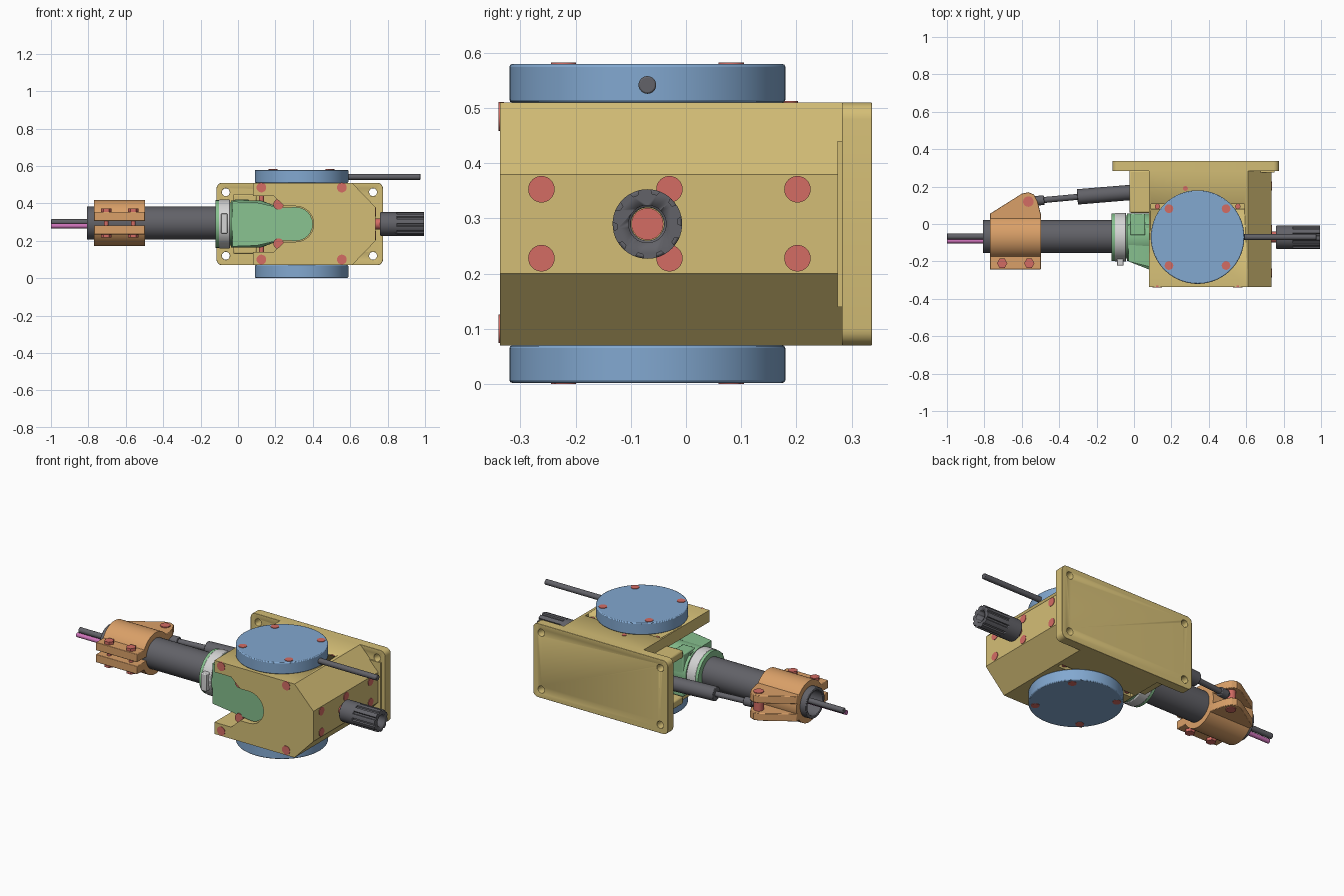
import bpy, bmesh
from math import sin, cos, pi, radians
from mathutils import Vector, Matrix

if "Cube" in bpy.data.objects:
    bpy.data.objects.remove(bpy.data.objects["Cube"])


def material(name, rgb):
    linear = [((c / 255 + 0.055) / 1.055) ** 2.4 for c in rgb] + [1]
    m = bpy.data.materials.new(name)
    m.use_nodes = True
    m.diffuse_color = linear
    m.node_tree.nodes["Principled BSDF"].inputs["Base Color"].default_value = linear
    return m


TAN = material("tan", (212, 190, 118))
BLUE = material("blue", (130, 168, 208))
RED = material("red", (212, 108, 100))
DARK = material("dark grey", (98, 98, 104))
GREEN = material("green", (136, 194, 144))
ORANGE = material("orange", (218, 160, 104))
SILVER = material("light grey", (212, 212, 212))
PINK = material("pink", (205, 115, 185))


def finish(name, mat, bm, bevel=0):
    bmesh.ops.recalc_face_normals(bm, faces=bm.faces)
    mesh = bpy.data.meshes.new(name)
    bm.to_mesh(mesh)
    bm.free()
    mesh.materials.append(mat)
    ob = bpy.data.objects.new(name, mesh)
    bpy.context.collection.objects.link(ob)
    bpy.ops.object.select_all(action="DESELECT")
    ob.select_set(True)
    bpy.context.view_layer.objects.active = ob
    if bevel:
        mod = ob.modifiers.new("bevel", "BEVEL")
        mod.width, mod.segments, mod.limit_method = bevel, 2, "ANGLE"
        mod.angle_limit = radians(40)
    bpy.ops.object.shade_smooth_by_angle(angle=radians(30))
    return ob


def lathe(name, mat, profile, start, end, closed=False, segs=48, bevel=0):
    """Turn (radius, fraction along the axis) points around the line start-end."""
    start, end = Vector(start), Vector(end)
    axis = end - start
    turn = axis.to_track_quat("Z", "Y")
    bm = bmesh.new()
    rings = []
    for r, t in profile:
        rings.append([bm.verts.new(start + axis * t + turn @ Vector(
            (r * cos(2 * pi * i / segs), r * sin(2 * pi * i / segs), 0))) for i in range(segs)])
    pairs = list(zip(rings, rings[1:])) + ([(rings[-1], rings[0])] if closed else [])
    for a, b in pairs:
        for i in range(segs):
            j = (i + 1) % segs
            bm.faces.new((a[i], a[j], b[j], b[i]))
    if not closed:
        bm.faces.new(rings[0])
        bm.faces.new(rings[-1])
    return finish(name, mat, bm, bevel)


def rod(name, mat, r, start, end, bevel=0, segs=32):
    return lathe(name, mat, [(r, 0), (r, 1)], start, end, segs=segs, bevel=bevel)


def tube(name, mat, r, inner, start, end, bevel=0):
    return lathe(name, mat, [(r, 0), (r, 1), (inner, 1), (inner, 0)], start, end, True, bevel=bevel)


def prism(name, mat, pts, axis, lo, hi, bevel=0):
    """Extrude a 2D outline along an axis."""
    place = {"x": lambda p, d: (d, *p), "y": lambda p, d: (p[0], d, p[1]),
             "z": lambda p, d: (*p, d)}[axis]
    bm = bmesh.new()
    a = [bm.verts.new(place(p, lo)) for p in pts]
    b = [bm.verts.new(place(p, hi)) for p in pts]
    bm.faces.new(a)
    bm.faces.new(b)
    for i in range(len(pts)):
        j = (i + 1) % len(pts)
        bm.faces.new((a[i], a[j], b[j], b[i]))
    return finish(name, mat, bm, bevel)


def box(name, mat, x, y, z, bevel=0):
    return prism(name, mat, [(x[0], y[0]), (x[1], y[0]), (x[1], y[1]), (x[0], y[1])], "z", *z, bevel)


def cut(ob, cutter):
    mod = ob.modifiers.new("cut", "BOOLEAN")
    mod.operation, mod.object, mod.solver = "DIFFERENCE", cutter, "EXACT"
    bpy.context.view_layer.objects.active = ob
    bpy.ops.object.modifier_apply(modifier="cut")
    bpy.data.objects.remove(cutter)


def arc(cx, cy, r, a0, a1, n=12):
    return [(cx + r * cos(radians(a0 + (a1 - a0) * i / n)),
             cy + r * sin(radians(a0 + (a1 - a0) * i / n))) for i in range(n + 1)]


Y, Z = -0.07, 0.29     # main shaft axis

# Housing: chamfered block with a flared slot open on its right-hand side
upper = [(0.08, 0.51), (0.08, 0.44), (0.19, 0.44), (0.25, 0.385)]
lower = [(x, 2 * Z - z) for x, z in reversed(upper)]
outline = upper + arc(0.31, Z, 0.095, 90, -90) + lower + [
    (0.61, 0.07), (0.735, 0.2), (0.735, 0.38), (0.61, 0.51)]
housing = prism("housing", TAN, outline, "y", -0.337, 0.285)
for z in (0.07, 0.51):
    cut(housing, box("groove_cutter", TAN, (0.09, 0.59), (0.08, 0.108), (z - 0.02, z + 0.02)))

# Mounting plate with four corner holes
corners = (arc(0.745, 0.48, 0.03, 0, 90, 5) + arc(-0.085, 0.48, 0.03, 90, 180, 5)
           + arc(-0.085, 0.1, 0.03, 180, 270, 5) + arc(0.745, 0.1, 0.03, 270, 360, 5))
plate = prism("mounting_plate", TAN, corners, "y", 0.283, 0.337)
for x in (-0.065, 0.722):
    for z in (0.12, 0.46):
        cut(plate, rod("hole_cutter", TAN, 0.021, (x, 0.2, z), (x, 0.4, z)))
bev = plate.modifiers.new("bevel", "BEVEL")
bev.width, bev.segments, bev.angle_limit = 0.006, 2, radians(40)
box("plate_pad", TAN, (0.5, 0.75), (0.275, 0.29), (0.14, 0.44))

# Side ears that hold the actuator
for side, (lo, hi) in (("upper", (0.405, 0.45)), ("lower", (0.13, 0.175))):
    ear = [(-0.025, 0.06), (0.1, 0.06), (0.1, 0.285), (-0.025, 0.285)]
    prism(side + "_ear", TAN, ear, "z", lo, hi, 0.008)

# Turntable discs, with screws on the outer faces
for side, z0, z1, out in (("upper", 0.51, 0.58, 0.583), ("lower", 0.07, 0.002, 0.0)):
    rod(side + "_disc", BLUE, 0.25, (0.34, Y, z0), (0.34, Y, z1), 0.005, 96)
    for x in (0.187, 0.492):
        for y in (Y - 0.152, Y + 0.152):
            rod(side + "_disc_screw", RED, 0.023, (x, y, z1), (x, y, out))
    for x in (0.125, 0.555):
        rod(side + "_groove_screw", RED, 0.014, (x, 0.094, Z), (x, 0.094, z0 - 0.01 * (1 if z0 > Z else -1)))
rod("top_pin", RED, 0.013, (0.275, 0.19, 0.5), (0.275, 0.19, 0.513))
rod("disc_cable", DARK, 0.016, (0.55, Y, 0.542), (0.975, Y, 0.542), 0.003)

# Housing screws on the front and left faces, and inside the slot
for z in (0.1, 0.485):
    for x in (0.125, 0.555):
        rod("front_screw", RED, 0.026, (x, -0.33, z), (x, -0.34, z))
for z in (0.185, 0.395):
    rod("slot_screw", RED, 0.028, (0.217, -0.2, z), (0.217, -0.3, z))
for y in (-0.262, -0.03, 0.202):
    for z in (0.228, 0.353):
        rod("side_screw", RED, 0.024, (0.72, y, z), (0.738, y, z))

# Fluted knob on the left end of the shaft
flutes = []
for i in range(120):
    a = 2 * pi * i / 120
    r = 0.055 if i % 12 < 4 else 0.063
    flutes.append((Y + r * cos(a), Z + r * sin(a)))
knob = prism("knob_grip", DARK, flutes, "x", 0.84, 0.995)
cut(knob, rod("bore_cutter", DARK, 0.034, (0.8, Y, Z), (1.1, Y, Z)))
tube("knob_collar", DARK, 0.063, 0.03, (0.76, Y, Z), (0.85, Y, Z), 0.004)
rod("knob_shaft", RED, 0.029, (0.7, Y, Z), (0.86, Y, Z))

# Green socket with a front arm that slopes out to the slot end
lathe("socket", GREEN, [(0.127, 0), (0.127, 0.06), (0.115, 0.06), (0.115, 0.24),
                        (0.127, 0.24), (0.125, 0.72), (0.09, 1)], (-0.12, Y, Z), (0.22, Y, Z), segs=64)
arm_shape = [(-0.03, 0.17), (0.1, 0.175), (0.22, 0.202)] + arc(0.31, Z, 0.09, -90, 90) + [
    (0.22, 0.378), (0.1, 0.405), (-0.03, 0.41)]
arm = prism("socket_arm", GREEN, arm_shape, "y", -0.3, 0.0)
for v in arm.data.vertices:
    if v.co.y < -0.1:
        v.co.y = max(-0.315, -0.2 - 0.25 * max(0, v.co.x + 0.03) - 0.35 * max(0, v.co.x - 0.12))
box("socket_block", GREEN, (-0.02, 0.06), (-0.06, 0.055), (0.165, 0.42), 0.006)

# Band clamp around the socket
tube("band_clamp", SILVER, 0.13, 0.11, (-0.103, Y, Z), (-0.042, Y, Z), 0.004)
box("band_clamp_lock", SILVER, (-0.092, -0.055), (-0.222, -0.16), (0.24, 0.345), 0.005)

# Main barrel with a cable and a hose inside
YT, ZT = -0.067, 0.295
tube("barrel", DARK, 0.089, 0.072, (-0.808, YT, ZT), (-0.08, YT, ZT), 0.003)
rod("barrel_core", DARK, 0.075, (-0.7, YT, ZT), (-0.2, YT, ZT))
rod("cable", DARK, 0.016, (-1, YT, 0.3), (-0.6, YT, 0.3), 0.003)
rod("hose", PINK, 0.013, (-1, -0.09, 0.28), (-0.6, -0.09, 0.28))

# Orange split clamp: ring, front jaws and rear fork
clamp = tube("barrel_clamp", ORANGE, 0.123, 0.086, (-0.77, YT, ZT), (-0.498, YT, ZT))
cut(clamp, box("split_cutter", ORANGE, (-1, 0), (-0.3, -0.1), (0.283, 0.307)))
fork = [(-0.77, 0), (-0.77, 0.055), (-0.6, 0.162), (-0.565, 0.17), (-0.535, 0.158),
        (-0.515, 0.12), (-0.498, 0.05), (-0.498, 0)]
for side, s in (("upper", 1), ("lower", -1)):
    near, far = sorted((ZT + s * 0.012, ZT + s * 0.06))
    box(side + "_jaw", ORANGE, (-0.77, -0.498), (-0.243, -0.16), (near, far), 0.003)
    near, far = sorted((ZT + s * 0.03, ZT + s * 0.075))
    prism(side + "_fork", ORANGE, fork, "z", near, far, 0.003)
for x in (-0.705, -0.56):
    rod("jaw_bolt", RED, 0.012, (x, -0.21, 0.23), (x, -0.21, 0.36))
    for z0, z1 in ((0.35, 0.372), (0.24, 0.218)):
        rod("jaw_bolt_head", RED, 0.028, (x, -0.21, z0), (x, -0.21, z1), segs=6)
rod("fork_pin", RED, 0.028, (-0.565, 0.12, 0.215), (-0.565, 0.12, 0.375))

# Linear actuator between the fork and the ears
rod("actuator_eye", DARK, 0.026, (-0.53, 0.123, ZT), (-0.48, 0.128, ZT), 0.004)
rod("actuator_rod", DARK, 0.016, (-0.57, 0.12, ZT), (-0.28, 0.147, ZT))
rod("actuator_body", DARK, 0.041, (-0.303, 0.145, ZT), (0.06, 0.175, ZT), 0.003)
